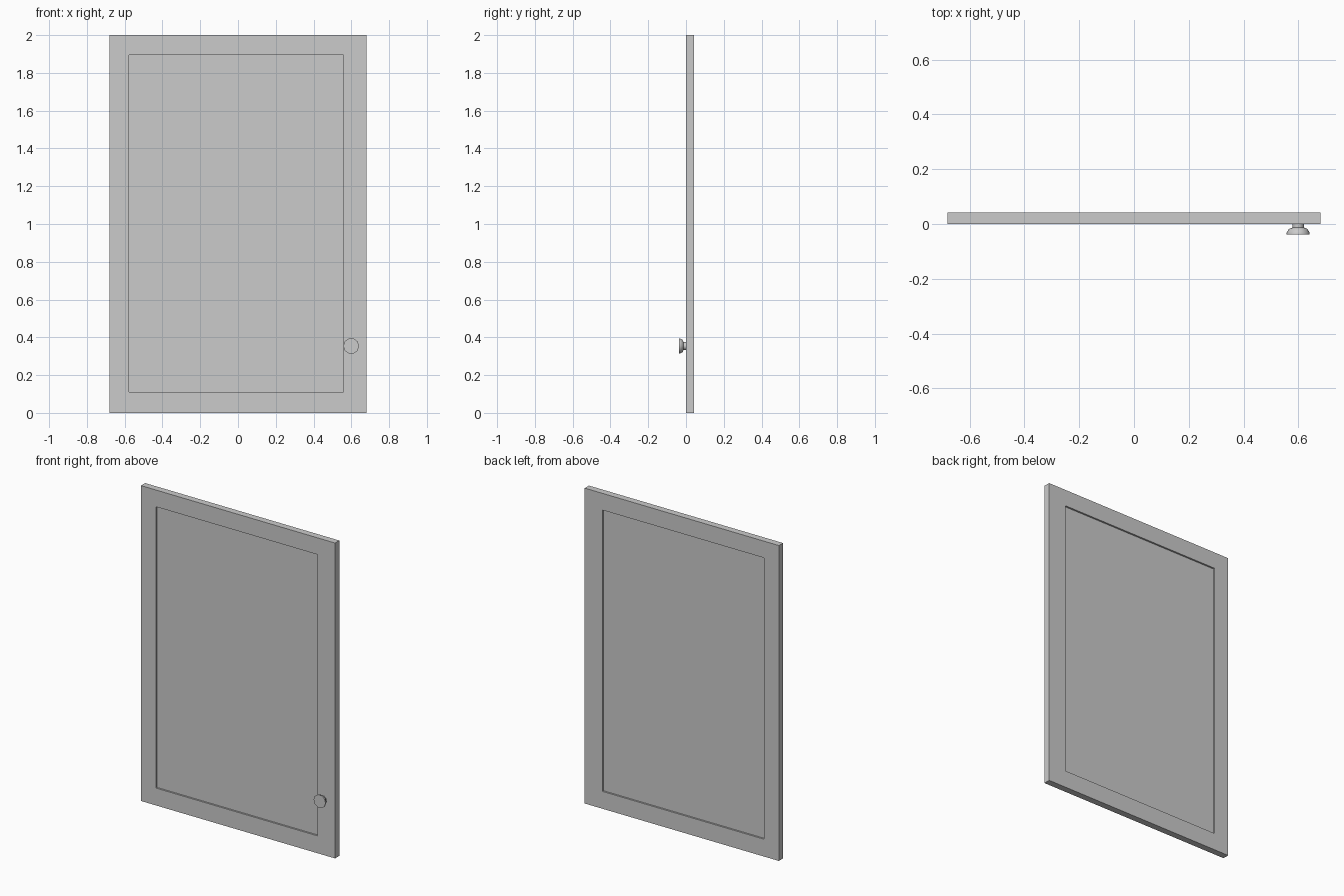
import bpy, bmesh
from math import radians
from mathutils import Matrix, Vector

if "Cube" in bpy.data.objects:
    bpy.data.objects.remove(bpy.data.objects["Cube"], do_unlink=True)

WIDTH, HEIGHT, THICK = 1.362, 2.0, 0.042
LEFT, RIGHT, LOW, HIGH = -0.577, 0.558, 0.11, 1.894   # panel opening
RECESS = 0.011

grey = bpy.data.materials.new("plain grey")
grey.use_nodes = True
colour = (0.6, 0.6, 0.6, 1)
grey.diffuse_color = colour
grey.node_tree.nodes["Principled BSDF"].inputs["Base Color"].default_value = colour


def add_object(name, bm):
    bmesh.ops.recalc_face_normals(bm, faces=bm.faces)
    mesh = bpy.data.meshes.new(name)
    bm.to_mesh(mesh)
    bm.free()
    mesh.materials.append(grey)
    obj = bpy.data.objects.new(name, mesh)
    bpy.context.collection.objects.link(obj)
    return obj


# Door slab with a recessed panel on both sides
bm = bmesh.new()
bmesh.ops.create_cube(bm, size=1)
bmesh.ops.scale(bm, vec=(WIDTH, THICK, HEIGHT), verts=bm.verts)
bmesh.ops.translate(bm, vec=(0, THICK / 2, HEIGHT / 2), verts=bm.verts)
bm.normal_update()
for face in [f for f in bm.faces if abs(f.normal.y) > 0.9]:
    side = face.normal.y
    bmesh.ops.inset_individual(bm, faces=[face], thickness=0.1)
    for v in face.verts:
        v.co.x = LEFT if v.co.x < 0 else RIGHT
        v.co.z = LOW if v.co.z < HEIGHT / 2 else HIGH
    panel = bmesh.ops.extrude_discrete_faces(bm, faces=[face])["faces"][0]
    for v in panel.verts:
        v.co.y -= side * RECESS
add_object("door_panel", bm)

# Knob: turned profile of (radius, distance out from the door)
profile = [(0, 0), (0.021, 0), (0.021, 0.013), (0.034, 0.018),
           (0.042, 0.032), (0.042, 0.038), (0, 0.038)]
bm = bmesh.new()
verts = [bm.verts.new((r, -d, 0)) for r, d in profile]
edges = [bm.edges.new(pair) for pair in zip(verts, verts[1:])]
bmesh.ops.spin(bm, geom=verts + edges, cent=(0, 0, 0), axis=(0, 1, 0),
               angle=radians(360), steps=10, use_duplicate=False)
bmesh.ops.remove_doubles(bm, verts=bm.verts, dist=0.0005)
knob = add_object("door_knob", bm)
knob.location = (0.599, 0, 0.354)
bpy.context.view_layer.objects.active = knob
knob.select_set(True)
bpy.ops.object.shade_smooth_by_angle(angle=radians(40))
